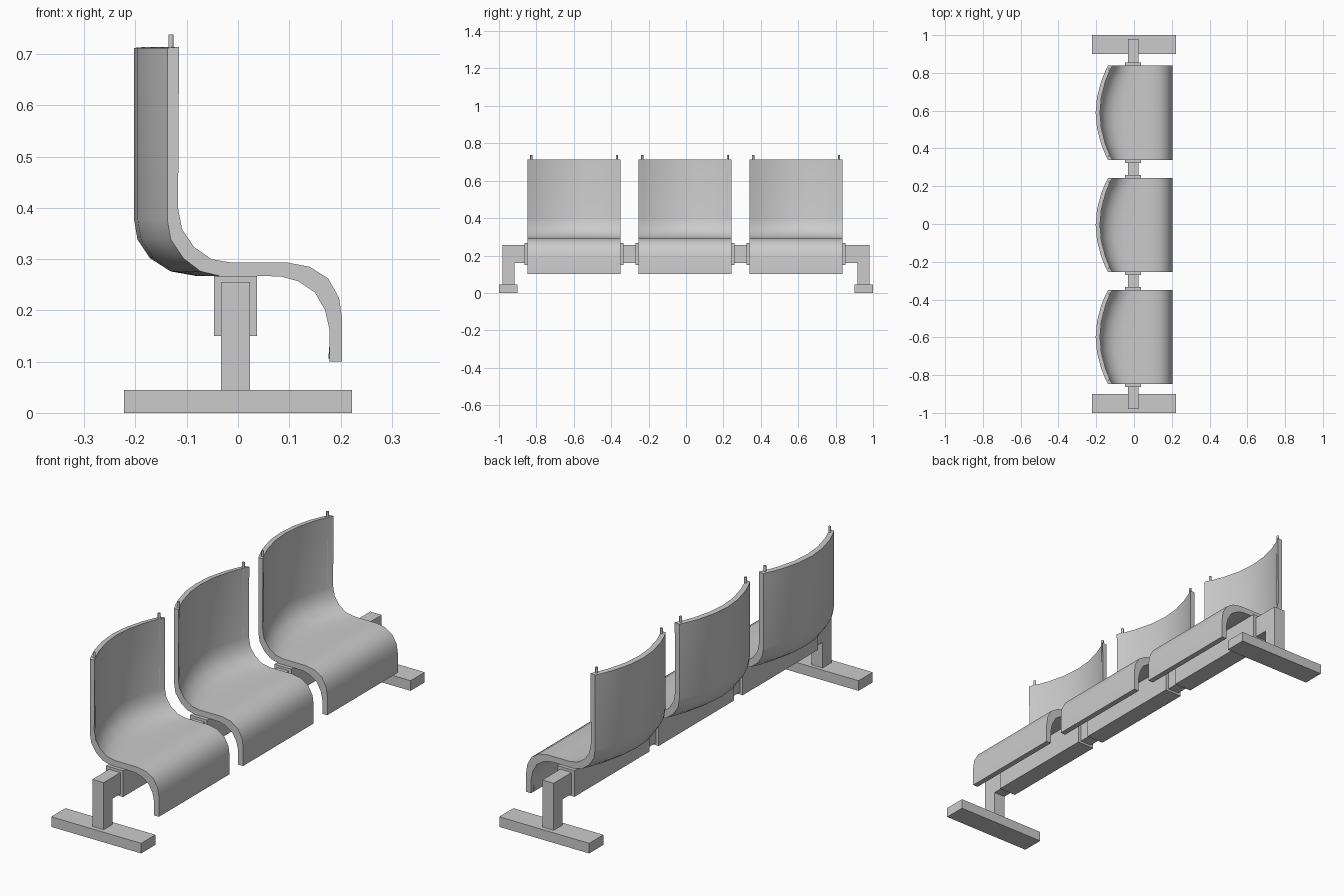
import bpy
import bmesh

if "Cube" in bpy.data.objects:
    bpy.data.objects.remove(bpy.data.objects["Cube"])

CENTRES = (-0.598, -0.005, 0.589)
HALF = 0.249
BOW = 0.065

# Shell profile at the side edge: upper x, z, lower x, z, amount of backrest bow
PROFILE = [
    (-.115, .714, -.138, .712, 1), (-.117, .400, -.138, .378, 1),
    (-.109, .358, -.131, .338, 1), (-.086, .324, -.107, .302, 1),
    (-.052, .300, -.073, .276, .9), (-.012, .293, -.035, .267, .7),
    (.050, .293, .050, .267, 0), (.098, .293, .085, .266, 0),
    (.140, .285, .117, .257, 0), (.176, .262, .150, .235, 0),
    (.197, .225, .170, .200, 0), (.203, .185, .179, .160, 0),
    (.203, .100, .178, .100, 0)]


def box(name, x0, x1, y0, y1, z0, z1):
    bpy.ops.mesh.primitive_cube_add(
        size=1, location=((x0 + x1) / 2, (y0 + y1) / 2, (z0 + z1) / 2))
    ob = bpy.context.object
    ob.name = name
    ob.scale = (x1 - x0, y1 - y0, z1 - z0)
    bpy.ops.object.transform_apply(location=False, rotation=False, scale=True)
    return ob


def shell_point(station, t, depth):
    ux, uz, lx, lz, bow = station
    x = ux + (lx - ux) * depth - BOW * bow * (1 - t * t)
    return x, t * HALF, uz + (lz - uz) * depth


def seat_shell(y):
    bm = bmesh.new()
    columns = (-1, -.87, -.67, -.33, 0, .33, .67, .87, 1)
    rings = []
    for t in columns:
        loop = [shell_point(s, t, 0) for s in PROFILE]
        loop += [shell_point(s, t, 1) for s in reversed(PROFILE)]
        rings.append([bm.verts.new(p) for p in loop])
    n = len(rings[0])
    for a, b in zip(rings, rings[1:]):
        for i in range(n):
            j = (i + 1) % n
            bm.faces.new((a[i], a[j], b[j], b[i]))
    # side rims
    for r in (rings[0], rings[-1]):
        for i in range(len(PROFILE) - 1):
            bm.faces.new((r[i], r[i + 1], r[n - 2 - i], r[n - 1 - i]))
    bmesh.ops.recalc_face_normals(bm, faces=bm.faces)
    me = bpy.data.meshes.new("seat_shell")
    bm.to_mesh(me)
    bm.free()
    ob = bpy.data.objects.new("seat_shell", me)
    bpy.context.collection.objects.link(ob)
    ob.location.y = y
    bpy.ops.object.select_all(action='DESELECT')
    ob.select_set(True)
    bpy.context.view_layer.objects.active = ob
    bpy.ops.object.shade_smooth_by_angle(angle=0.65)


def seat_frame(y):
    # Thin rod set into the shell, its ends standing up as two small pins
    side = []
    for i, s in enumerate(PROFILE):
        depth = .25 if i < 9 else .25 + .6 * (i - 8) / 4
        x, py, z = shell_point(s, .92, depth)
        side.append((x, py, z + (.008 if i == 12 else 0)))
    side[0] = (side[0][0], side[0][1], .738)
    path = side + [(x, -py, z) for x, py, z in reversed(side)]
    cu = bpy.data.curves.new("seat_frame", 'CURVE')
    cu.dimensions = '3D'
    cu.bevel_depth = .006
    cu.bevel_resolution = 1
    cu.use_fill_caps = True
    sp = cu.splines.new('POLY')
    sp.points.add(len(path) - 1)
    for p, co in zip(sp.points, path):
        p.co = (*co, 1)
    ob = bpy.data.objects.new("seat_frame", cu)
    bpy.context.collection.objects.link(ob)
    ob.location.y = y


# Seats with the sleeves that hold them on the beam
for y in CENTRES:
    seat_shell(y)
    seat_frame(y)
    box("seat_sleeve", -.047, .037, y - .265, y + .265, .15, .267)

# Beam, posts and feet
box("beam", -.033, .023, -.92, .92, .16, .255)
for s in (-1, 1):
    box("leg_post", -.033, .023, *sorted((s * .917, s * .98)), .04, .255)
    box("foot", -.222, .222, *sorted((s * .9, s)), 0, .045)
